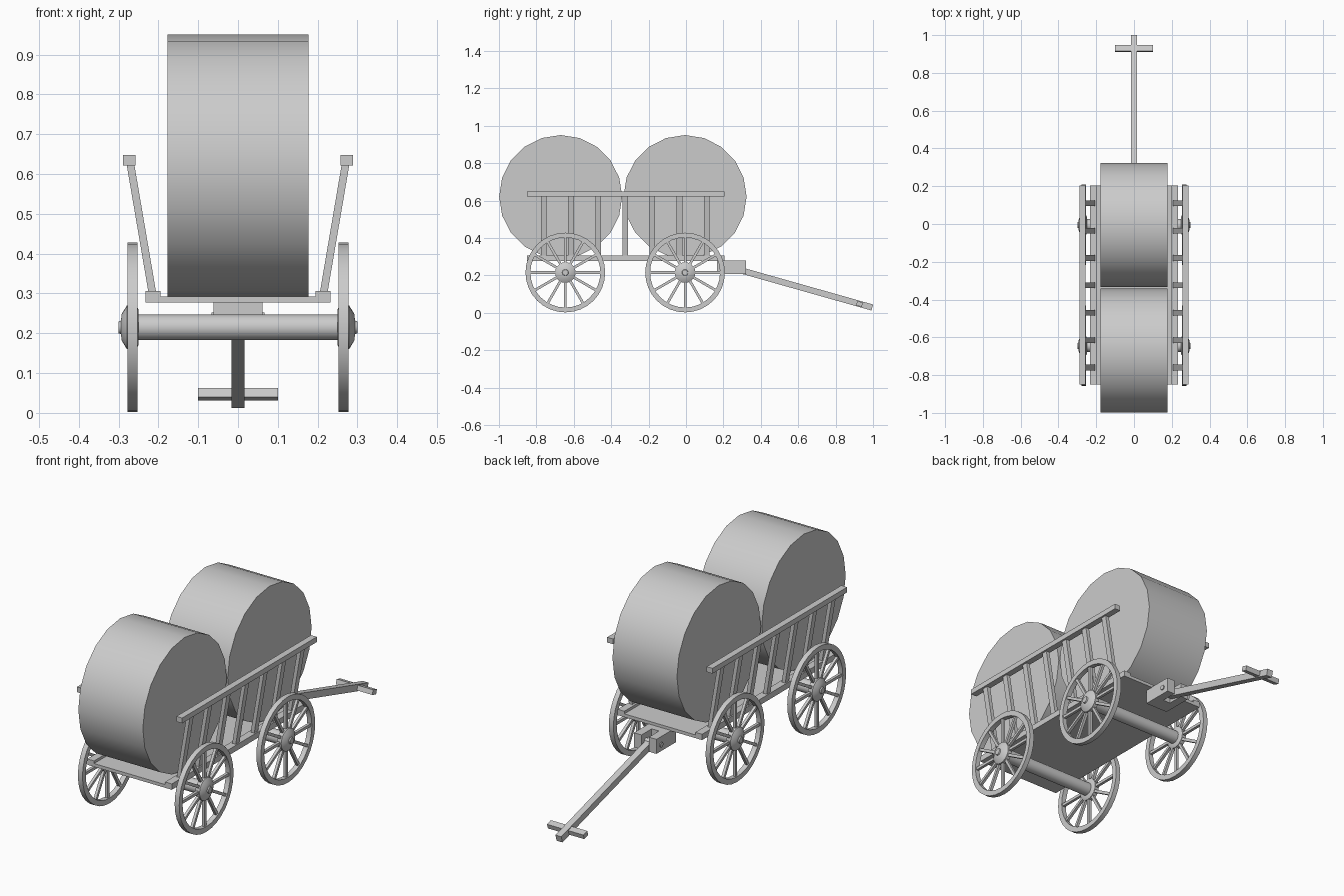
import bpy, bmesh, math
from mathutils import Matrix, Vector

cube = bpy.data.objects.get("Cube")
if cube:
    bpy.data.objects.remove(cube)

mat = bpy.data.materials.new("plain_grey")
mat.use_nodes = True
GREY = (0.6, 0.6, 0.6, 1)
mat.diffuse_color = GREY
mat.node_tree.nodes["Principled BSDF"].inputs["Base Color"].default_value = GREY


def finish(bm, name, smooth=False):
    bmesh.ops.recalc_face_normals(bm, faces=bm.faces)
    mesh = bpy.data.meshes.new(name)
    bm.to_mesh(mesh)
    bm.free()
    mesh.materials.append(mat)
    obj = bpy.data.objects.new(name, mesh)
    bpy.context.collection.objects.link(obj)
    if smooth:
        bpy.ops.object.select_all(action='DESELECT')
        obj.select_set(True)
        bpy.context.view_layer.objects.active = obj
        bpy.ops.object.shade_smooth_by_angle(angle=math.radians(35))
    return obj


def add_box(bm, lo, hi):
    lo, hi = Vector(lo), Vector(hi)
    m = Matrix.Translation((lo + hi) / 2) @ Matrix.Diagonal((*(hi - lo), 1))
    bmesh.ops.create_cube(bm, size=1, matrix=m)


def add_bar(bm, a, b, width, depth):
    # Square bar between two points lying in a plane of constant x or y
    a, b = Vector(a), Vector(b)
    z = (b - a).normalized()
    x = Vector((1, 0, 0)) if abs(z.x) < 0.001 else Vector((0, 1, 0))
    rot = Matrix((x, z.cross(x), z)).transposed().to_4x4()
    m = Matrix.Translation((a + b) / 2) @ rot
    bmesh.ops.create_cube(bm, size=1, matrix=m @ Matrix.Diagonal((width, depth, (b - a).length, 1)))


def add_lathe(bm, profile, y, z, sides, closed=False):
    # Spin (x, radius) points around an axis parallel to x
    rings = [[bm.verts.new((x, y + r * math.sin(k * math.tau / sides),
                            z + r * math.cos(k * math.tau / sides)))
              for k in range(sides)] for x, r in profile]
    pairs = list(zip(rings, rings[1:]))
    if closed:
        pairs.append((rings[-1], rings[0]))
    else:
        bm.faces.new(rings[0])
        bm.faces.new(rings[-1])
    for p, q in pairs:
        for k in range(sides):
            n = (k + 1) % sides
            bm.faces.new((p[k], p[n], q[n], q[k]))


def box(name, lo, hi):
    bm = bmesh.new()
    add_box(bm, lo, hi)
    return finish(bm, name)


def lathe(name, profile, y, z, sides, closed=False):
    bm = bmesh.new()
    add_lathe(bm, profile, y, z, sides, closed)
    return finish(bm, name, True)


BACK, FRONT = -0.85, 0.205
AXLE_Z = 0.215
AXLES = {"rear": -0.645, "front": -0.005}

# Round bales
for name, y in (("rear_bale", -0.67), ("front_bale", -0.005)):
    lathe(name, [(-0.177, 0.329), (0.177, 0.329)], y, 0.621, 20)

# Cart bed
box("bed", (-0.2, BACK, 0.277), (0.2, FRONT, 0.293))

# Side rails and slanted slats
for side, s in (("left", 1), ("right", -1)):
    box(side + "_lower_rail", (min(s * 0.195, s * 0.232), BACK, 0.277),
        (max(s * 0.195, s * 0.232), FRONT, 0.306))
    box(side + "_upper_rail", (min(s * 0.257, s * 0.289), BACK, 0.622),
        (max(s * 0.257, s * 0.289), FRONT, 0.648))
    bm = bmesh.new()
    for i in range(7):
        y = -0.76 + i * 0.145
        add_bar(bm, (s * 0.214, y, 0.295), (s * 0.272, y, 0.635), 0.03, 0.019)
    finish(bm, side + "_slats")

# Axles and wheels
for pos, y in AXLES.items():
    lathe(pos + "_axle", [(-0.262, 0.032), (0.262, 0.032)], y, AXLE_Z, 24)
    for side, s in (("left", 1), ("right", -1)):
        label = pos + "_" + side
        lathe(label + "_rim", [(s * 0.253, 0.213), (s * 0.278, 0.213),
                               (s * 0.278, 0.187), (s * 0.253, 0.187)], y, AXLE_Z, 32, True)
        lathe(label + "_hub", [(s * 0.25, 0.045), (s * 0.256, 0.055), (s * 0.279, 0.055),
                               (s * 0.292, 0.034), (s * 0.294, 0.017), (s * 0.3, 0.015)],
              y, AXLE_Z, 20)
        bm = bmesh.new()
        for k in range(12):
            a = k * math.tau / 12
            d = Vector((0, math.sin(a), math.cos(a)))
            c = Vector((s * 0.2655, y, AXLE_Z))
            add_bar(bm, c + d * 0.04, c + d * 0.192, 0.014, 0.014)
        finish(bm, label + "_spokes")

# Forked hitch with pin
bm = bmesh.new()
add_box(bm, (-0.062, 0.165, 0.207), (0.062, 0.24, 0.279))
for s in (-1, 1):
    add_box(bm, (min(s * 0.02, s * 0.062), 0.24, 0.207), (max(s * 0.02, s * 0.062), 0.32, 0.279))
finish(bm, "hitch")
lathe("hitch_pin", [(-0.067, 0.012), (0.067, 0.012)], 0.285, 0.24, 16)

# Draw pole and handle
bm = bmesh.new()
add_bar(bm, (0, 0.26, 0.236), (0, 0.996, 0.028), 0.032, 0.033)
finish(bm, "draw_pole")
bm = bmesh.new()
add_bar(bm, (0, 0.913, 0.0515), (0, 0.943, 0.0425), 0.2, 0.024)
finish(bm, "pull_handle")
